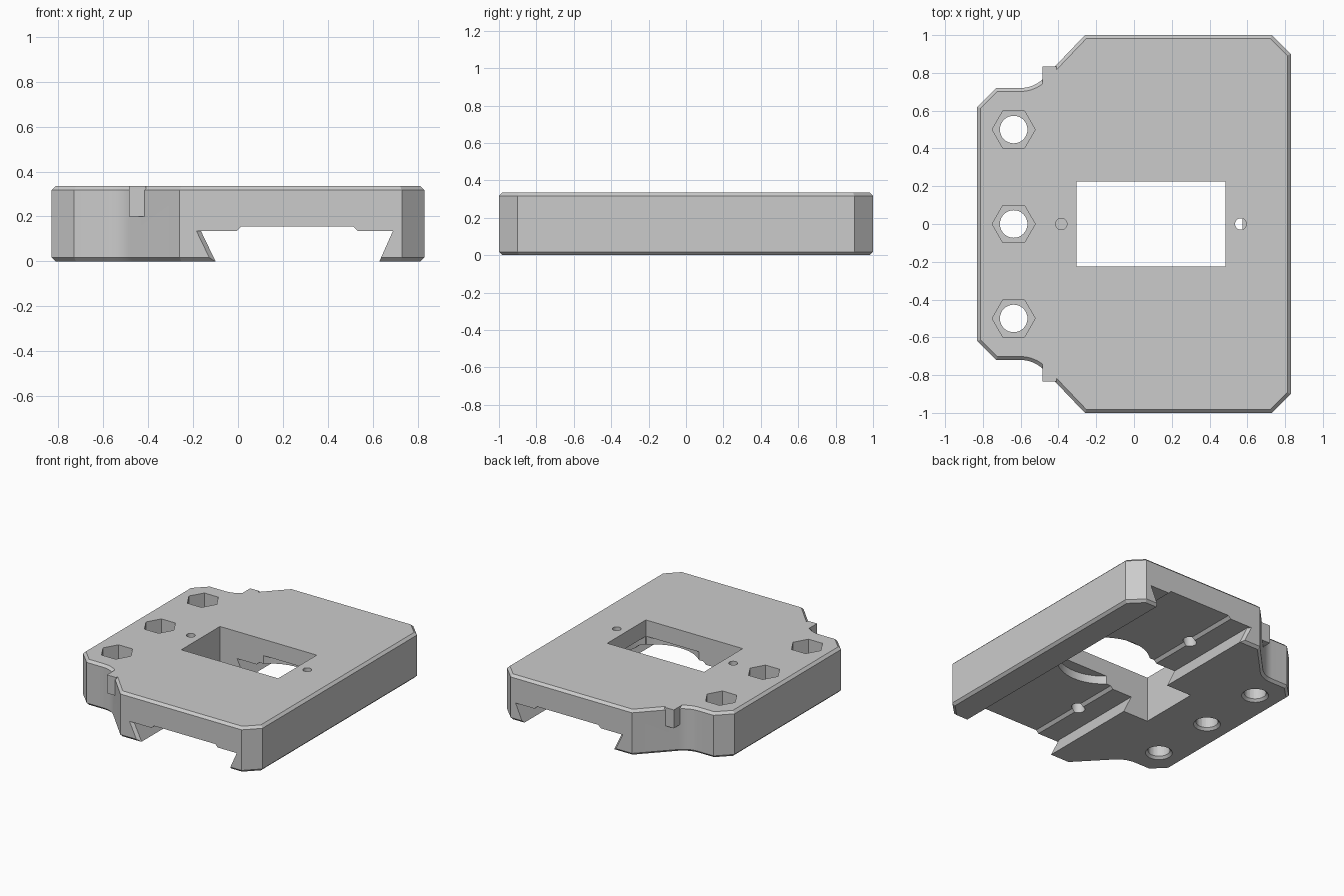
import bpy, bmesh, math
from mathutils import Vector

cube = bpy.data.objects.get("Cube")
if cube:
    bpy.data.objects.remove(cube, do_unlink=True)

HEIGHT = 0.335
CHAMFER = 0.018

grey = bpy.data.materials.new("plain grey")
grey.use_nodes = True
colour = (0.6, 0.6, 0.6, 1)
grey.diffuse_color = colour
grey.node_tree.nodes["Principled BSDF"].inputs["Base Color"].default_value = colour


def loft(name, rings):
    """Closed solid skinned through rings of equal length."""
    bm = bmesh.new()
    loops = [[bm.verts.new(p) for p in ring] for ring in rings]
    n = len(loops[0])
    for a, b in zip(loops, loops[1:]):
        for i in range(n):
            j = (i + 1) % n
            bm.faces.new((a[i], a[j], b[j], b[i]))
    bm.faces.new(loops[0][::-1])
    bm.faces.new(loops[-1])
    bmesh.ops.recalc_face_normals(bm, faces=bm.faces)
    mesh = bpy.data.meshes.new(name)
    bm.to_mesh(mesh)
    bm.free()
    mesh.materials.append(grey)
    ob = bpy.data.objects.new(name, mesh)
    bpy.context.collection.objects.link(ob)
    return ob


def flat(points, z):
    return [(x, y, z) for x, y in points]


def circle(x, y, r, sides):
    return [(x + r * math.cos(math.tau * i / sides),
             y + r * math.sin(math.tau * i / sides)) for i in range(sides)]


def rect(x0, x1, y0, y1):
    return [(x0, y0), (x1, y0), (x1, y1), (x0, y1)]


def prism(name, points, z0, z1):
    return loft(name, [flat(points, z0), flat(points, z1)])


def inset(points, d):
    """Move every edge of a counter-clockwise outline inward by d."""
    out = []
    for i, p in enumerate(points):
        p = Vector(p)
        a = (p - Vector(points[i - 1])).normalized()
        b = (Vector(points[(i + 1) % len(points)]) - p).normalized()
        na, nb = Vector((-a.y, a.x)), Vector((-b.y, b.x))
        out.append(tuple(p + (na + nb) * d / (1 + na.dot(nb))))
    return out


def combine(target, tool, operation="DIFFERENCE"):
    tool.hide_render = True
    mod = target.modifiers.new("shape", "BOOLEAN")
    mod.operation, mod.solver, mod.object = operation, "EXACT", tool
    bpy.context.view_layer.objects.active = target
    bpy.ops.object.modifier_apply(modifier=mod.name)
    bpy.data.objects.remove(tool, do_unlink=True)


# Plate outline: back half, mirrored to the front
R = 0.17
half = [(0.83, 0.9), (0.73, 1), (-0.26, 1)]
for i in range(9):
    t = math.radians(45 - i * 45 / 8)
    half.append((-0.6 + R * math.sin(t), 0.72 + R * (1 - math.cos(t))))
half += [(-0.73, 0.72), (-0.83, 0.62)]
outline = half + [(x, -y) for x, y in reversed(half)]
small = inset(outline, CHAMFER)
plate = loft("mounting_plate", [flat(small, 0), flat(outline, CHAMFER),
                                flat(outline, HEIGHT - CHAMFER), flat(small, HEIGHT)])

# Small square tabs in the curved shoulders
for s in (-1, 1):
    y0, y1 = sorted((s * 0.74, s * 0.835))
    combine(plate, prism("tab", rect(-0.485, -0.41, y0, y1), 0.2, HEIGHT), "UNION")

# Dovetail channel along the underside, slightly flared at both ends
def channel(y, flare):
    return [(x, y, z) for x, z in [
        (-0.076 - flare, -0.05), (0.608, -0.05), (0.69, 0.135), (0.535, 0.135),
        (0.515, 0.155), (0.015, 0.155), (-0.005, 0.135), (-0.165 - flare, 0.135)]]

combine(plate, loft("channel_cutter", [channel(-1.02, 0.04), channel(-0.98, 0),
                                       channel(0.98, 0), channel(1.02, 0.04)]))

# Round recess in the channel ceiling and the rectangular window
combine(plate, prism("recess_cutter", circle(0.265, 0, 0.31, 64), 0.1, 0.215))
combine(plate, prism("window_cutter", rect(-0.305, 0.485, -0.225, 0.225), -0.1, 0.5))

# Bolt holes with hexagonal nut pockets and a countersink below
for y in (-0.5, 0, 0.5):
    x = -0.637
    combine(plate, prism("bolt_cutter", circle(x, y, 0.073, 32), -0.1, 0.5))
    combine(plate, prism("nut_cutter", circle(x, y, 0.114, 6), 0.2, 0.5))
    combine(plate, loft("countersink_cutter", [flat(circle(x, y, 0.11, 32), -0.02),
                                               flat(circle(x, y, 0.07, 32), 0.02)]))

# Shallow pin holes on top beside the window
for x in (-0.385, 0.565):
    combine(plate, prism("pin_cutter", circle(x, 0, 0.03, 24), 0.18, 0.5))

# Blind holes in the channel ceiling
for x in (0, 0.53):
    for y in (-0.58, 0.58):
        combine(plate, prism("blind_cutter", circle(x, y, 0.045, 24), 0.1, 0.25))

bpy.ops.object.select_all(action="DESELECT")
plate.select_set(True)
bpy.context.view_layer.objects.active = plate
bpy.ops.object.shade_smooth_by_angle(angle=math.radians(25))
